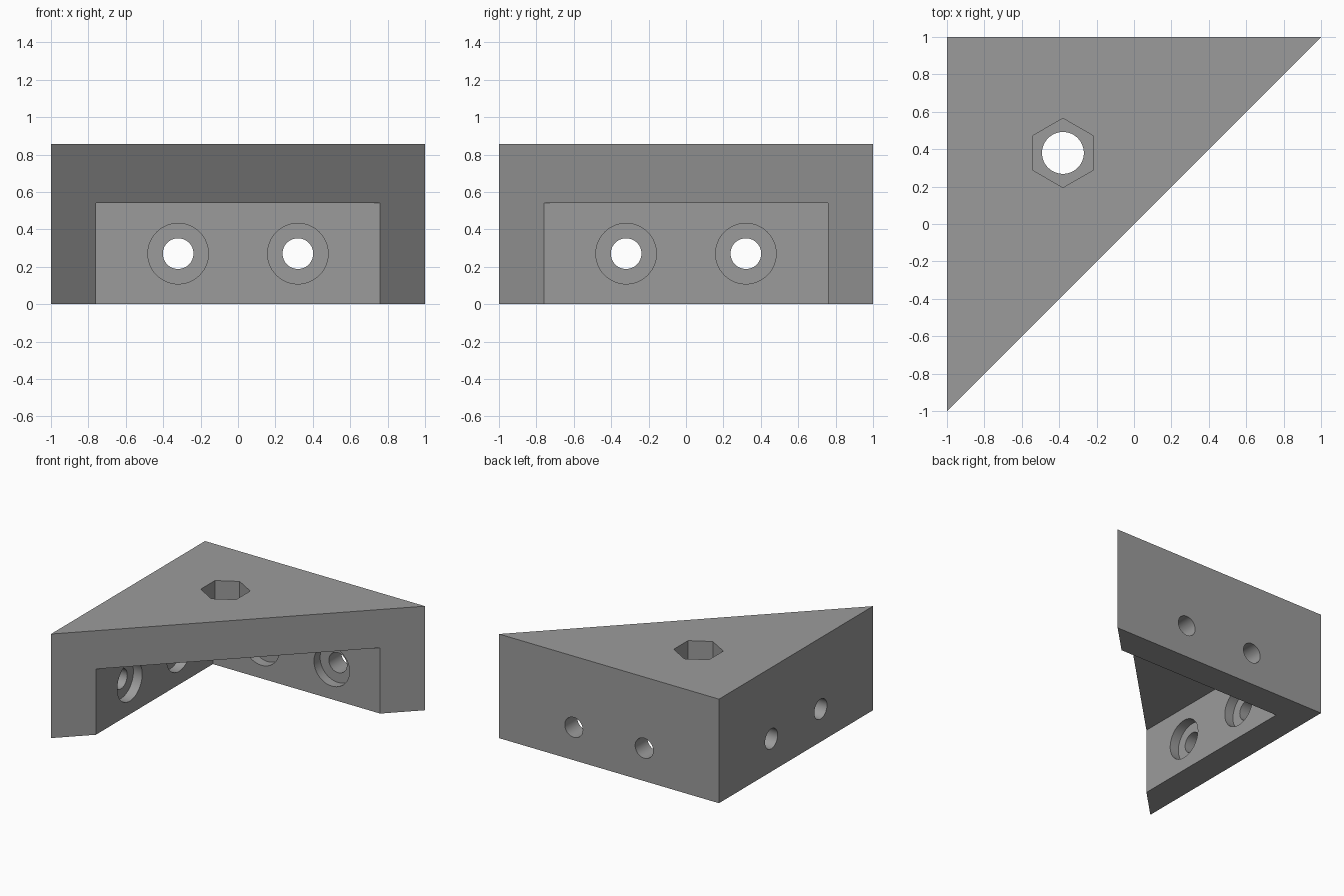
import bpy, bmesh, math
from mathutils import Matrix

if "Cube" in bpy.data.objects:
    bpy.data.objects.remove(bpy.data.objects["Cube"])

HEIGHT, POCKET, WALL = 0.855, 0.54, 0.76   # total height, pocket ceiling, inner wall face
HOLE_Z = 0.27

grey = bpy.data.materials.new("grey")
grey.diffuse_color = (0.33, 0.33, 0.33, 1)
grey.use_nodes = True
grey.node_tree.nodes["Principled BSDF"].inputs["Base Color"].default_value = grey.diffuse_color


def prism(name, points, z0, z1):
    """Upright solid from a flat outline."""
    bm = bmesh.new()
    face = bm.faces.new([bm.verts.new((x, y, z0)) for x, y in points])
    top = bmesh.ops.extrude_face_region(bm, geom=[face])["geom"]
    bmesh.ops.translate(bm, vec=(0, 0, z1 - z0),
                        verts=[v for v in top if isinstance(v, bmesh.types.BMVert)])
    bmesh.ops.recalc_face_normals(bm, faces=bm.faces)
    mesh = bpy.data.meshes.new(name)
    bm.to_mesh(mesh)
    bm.free()
    mesh.materials.append(grey)
    obj = bpy.data.objects.new(name, mesh)
    bpy.context.collection.objects.link(obj)
    return obj


def ring(r, n, cx=0, cy=0, start=0):
    return [(cx + r * math.cos(start + i * math.tau / n),
             cy + r * math.sin(start + i * math.tau / n)) for i in range(n)]


def cut(target, cutter):
    """Subtract the cutter, then remove it."""
    bpy.context.view_layer.objects.active = target
    mod = target.modifiers.new("cut", 'BOOLEAN')
    mod.operation, mod.solver, mod.object = 'DIFFERENCE', 'EXACT', cutter
    bpy.ops.object.modifier_apply(modifier=mod.name)
    bpy.data.objects.remove(cutter)


# Triangular body with a triangular pocket open below and along the diagonal
bracket = prism("corner_bracket", [(-1, -1), (1, 1), (-1, 1)], 0, HEIGHT)
cut(bracket, prism("pocket", [(-WALL, WALL), (-WALL, -1.5), (1.5, WALL)], -0.2, POCKET))

# Hexagonal nut recess and bolt hole in the top plate
cut(bracket, prism("nut_recess", ring(0.185, 6, -0.38, 0.38, math.pi / 2),
                   HEIGHT - 0.2, HEIGHT + 0.2))
cut(bracket, prism("bolt_hole", ring(0.112, 48, -0.38, 0.38), POCKET - 0.1, HEIGHT + 0.1))

# Counterbored screw holes through the back wall and the left wall
for wall in ("back", "left"):
    for pos in (-0.32, 0.32):
        for radius, near, far in ((0.162, WALL - 0.06, WALL + 0.08), (0.082, WALL - 0.1, 1.1)):
            tool = prism("screw_hole", ring(radius, 48), near, far)
            # lay the cylinder along +y, then turn it to -x for the left wall
            m = Matrix.Translation((pos, 0, HOLE_Z)) @ Matrix.Rotation(-math.pi / 2, 4, 'X')
            if wall == "left":
                m = Matrix.Rotation(math.pi / 2, 4, 'Z') @ m
            tool.data.transform(m)
            cut(bracket, tool)

# Smooth bores, sharp edges
bpy.ops.object.select_all(action='DESELECT')
bracket.select_set(True)
bpy.context.view_layer.objects.active = bracket
bpy.ops.object.shade_smooth_by_angle(angle=math.radians(30))
